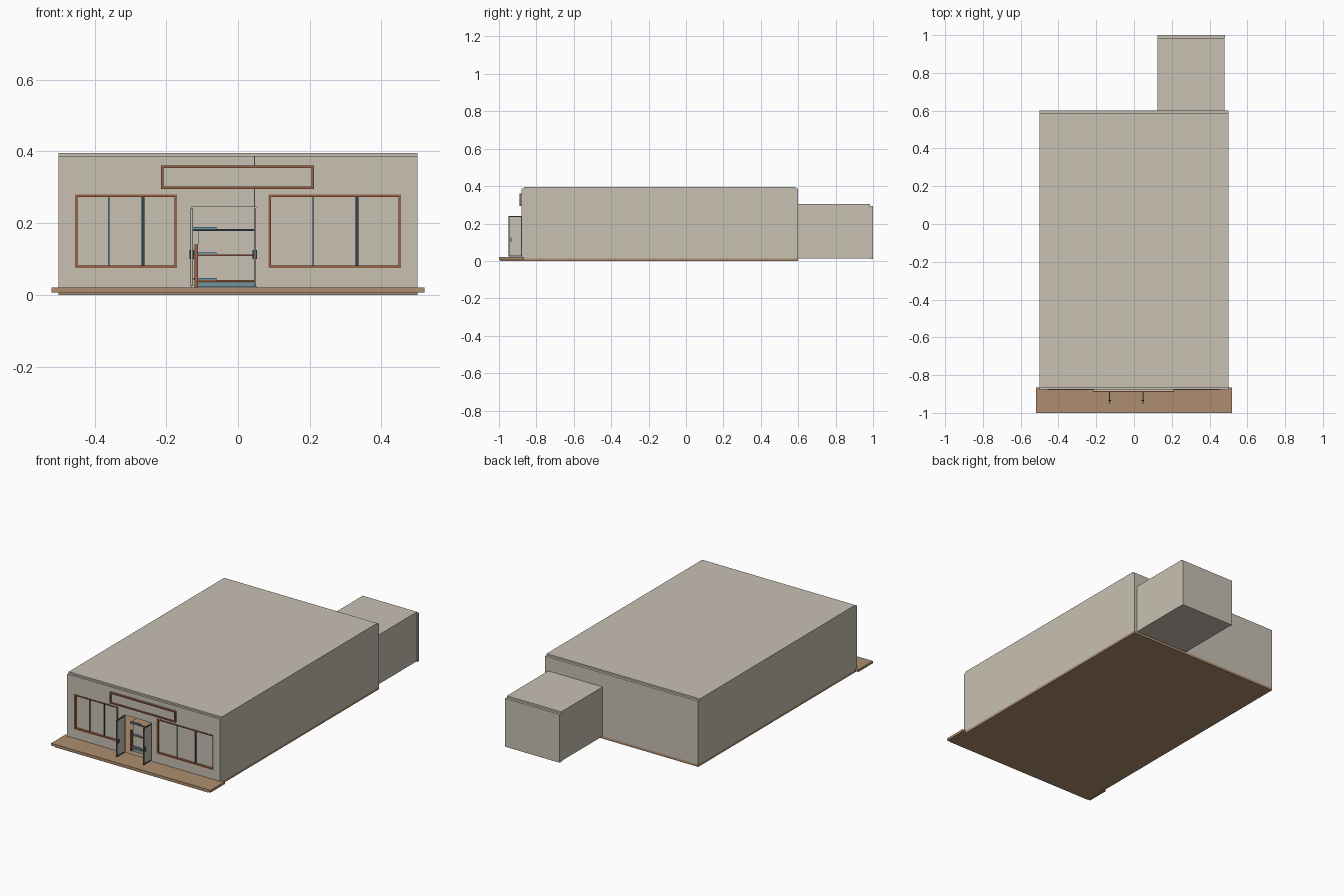
import bpy
import bmesh
from mathutils import Vector

cube = bpy.data.objects.get("Cube")
if cube:
    bpy.data.objects.remove(cube, do_unlink=True)


def material(name, rgb):
    m = bpy.data.materials.new(name)
    m.use_nodes = True
    m.diffuse_color = (*rgb, 1)
    m.node_tree.nodes["Principled BSDF"].inputs["Base Color"].default_value = (*rgb, 1)
    return m


BEIGE = material("beige plaster", (0.58, 0.53, 0.45))
TAN = material("tan paving", (0.42, 0.27, 0.16))
RUST = material("rust trim", (0.33, 0.12, 0.06))
SLATE = material("slate metal", (0.035, 0.06, 0.08))
BLUE = material("pale blue metal", (0.16, 0.30, 0.37))


def add_box(bm, x, y, z):
    lo, hi = Vector((x[0], y[0], z[0])), Vector((x[1], y[1], z[1]))
    for v in bmesh.ops.create_cube(bm, size=1)["verts"]:
        v.co = Vector([lo[i] + (v.co[i] + 0.5) * (hi[i] - lo[i]) for i in range(3)])


def part(name, mat, *boxes):
    """One object made of boxes, each given as x, y and z ranges."""
    bm = bmesh.new()
    for b in boxes:
        add_box(bm, *b)
    mesh = bpy.data.meshes.new(name)
    bm.to_mesh(mesh)
    bm.free()
    mesh.materials.append(mat)
    ob = bpy.data.objects.new(name, mesh)
    bpy.context.collection.objects.link(ob)
    return ob


def frame(x, z, y, t):
    """Four bars around a rectangle facing the front."""
    return [(x, y, (z[0], z[0] + t)), (x, y, (z[1] - t, z[1])),
            ((x[0], x[0] + t), y, (z[0] + t, z[1] - t)),
            ((x[1] - t, x[1]), y, (z[0] + t, z[1] - t))]


# Ground slabs
part("floor_slab", TAN, ((-0.5, 0.5), (-0.88, 0.6), (0, 0.014)))
part("porch_slab", TAN, ((-0.52, 0.52), (-1, -0.865), (0.006, 0.02)))
part("porch_base", TAN, ((-0.5, 0.5), (-0.995, -0.88), (0, 0.006)))

# Main hall shell
W = 0.012
part("roof", BEIGE, ((-0.5, 0.5), (-0.865, 0.585), (0.385, 0.396)))
for side, s in (("left", 1), ("right", -1)):
    x = sorted((s * 0.5, s * (0.5 - W)))
    part(side + "_wall", BEIGE, (x, (-0.865, 0.585), (0.014, 0.385)))
    x = sorted((s * 0.5, s * 0.485))
    part(side + "_corner_post", BEIGE, (x, (-0.88, -0.865), (0.014, 0.387)))
part("back_wall", BEIGE, ((-0.5, 0.5), (0.585, 0.6), (0.014, 0.387)))

# Front wall with window and door openings
WINDOWS = {"right": ((-0.455, -0.17), (0.075, 0.28), -0.36, -0.265),
           "left": ((0.085, 0.455), (0.075, 0.28), 0.21, 0.332)}
DOOR = ((-0.13, 0.05), (0.014, 0.245))
holes = [DOOR] + [w[:2] for w in WINDOWS.values()]
xs = sorted({-0.485, 0.485} | {v for h in holes for v in h[0]})
zs = sorted({0.014, 0.387} | {v for h in holes for v in h[1]})
cells = []
for x in zip(xs, xs[1:]):
    for z in zip(zs, zs[1:]):
        cx, cz = sum(x) / 2, sum(z) / 2
        if not any(h[0][0] < cx < h[0][1] and h[1][0] < cz < h[1][1] for h in holes):
            cells.append((x, (-0.877, -0.862), z))
part("front_wall", BEIGE, *cells)
part("wall_joint", SLATE, ((0.045, 0.047), (-0.878, -0.876), (0.245, 0.387)))

# Windows
for side, (x, z, pale, dark) in WINDOWS.items():
    name = side + "_window"
    part(name + "_frame", RUST, *frame(x, z, (-0.88, -0.864), 0.007))
    part(name + "_pane", BEIGE, (x, (-0.867, -0.863), z))
    part(name + "_thin_mullion", BLUE, ((pale - 0.002, pale + 0.002), (-0.872, -0.866), z))
    part(name + "_thick_mullion", SLATE, ((dark - 0.004, dark + 0.004), (-0.872, -0.866), z))

# Sign board above the entrance
SX, SZ = (-0.215, 0.212), (0.295, 0.36)
part("sign_board", BEIGE, (SX, (-0.883, -0.877), SZ))
part("sign_frame", RUST, *frame(SX, SZ, (-0.89, -0.877), 0.007))

# Open door leaves with metal edges and handles
for side, x in (("right", -0.129), ("left", 0.047)):
    t, y, z = 0.006, (-0.95, -0.877), (0.024, 0.241)
    edge = (x - 0.003, x + 0.003)
    part(side + "_door_pane", BEIGE, ((x - 0.0015, x + 0.0015), y, z))
    part(side + "_door_frame", SLATE,
         (edge, y, (z[0], z[0] + t)), (edge, y, (z[1] - t, z[1])),
         (edge, (y[0], y[0] + t), z), (edge, (y[1] - t, y[1]), z))
    part(side + "_door_handle", SLATE,
         ((x - 0.006, x + 0.006), (-0.938, -0.932), (0.1, 0.125)))

# Counter inside the entrance
CX = (-0.112, 0.06)
part("counter_body", BEIGE, (CX, (-0.82, -0.68), (0.014, 0.178)))
part("counter_top", TAN, ((-0.125, 0.065), (-0.825, -0.675), (0.178, 0.184)))
part("counter_top_edge", SLATE, ((-0.125, 0.065), (-0.828, -0.825), (0.178, 0.183)))
part("counter_rails", RUST, *[(CX, (-0.826, -0.82), (z, z + 0.005)) for z in (0.108, 0.036)])
part("counter_kick_strip", BLUE, (CX, (-0.825, -0.82), (0.022, 0.034)))
part("counter_trays", BLUE,
     *[((-0.125, -0.06), (-0.829, -0.82), (z, z + 0.005)) for z in (0.184, 0.113, 0.042)])
part("counter_post", RUST, ((-0.121, -0.112), (-0.835, -0.82), (0.02, 0.14)))

# Rear annex
part("annex", BEIGE, ((0.125, 0.48), (0.6, 0.985), (0.014, 0.305)))
part("annex_back_panel", BEIGE, ((0.125, 0.483), (0.985, 1.0), (0.01, 0.295)))
